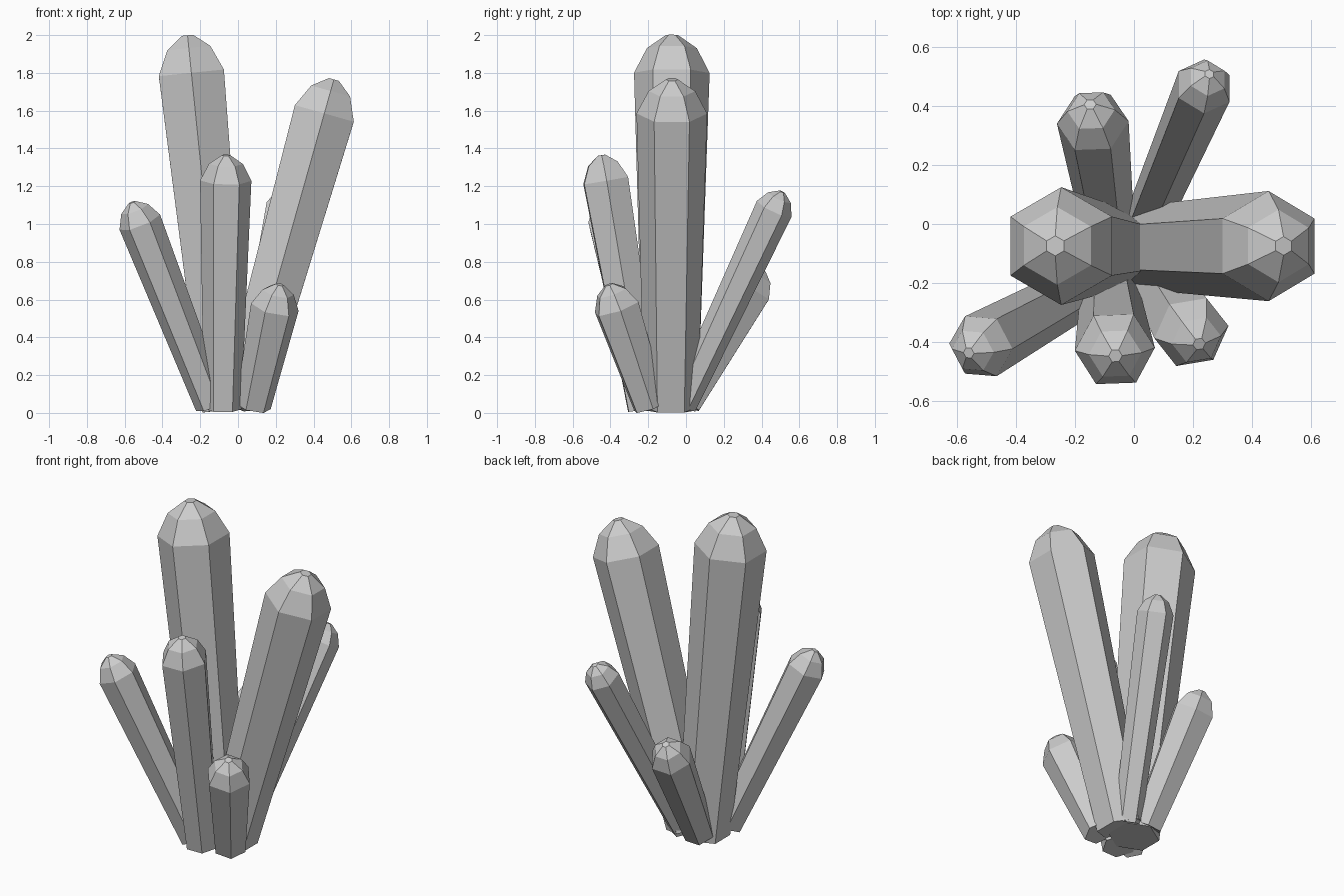
import bpy, bmesh, math
from mathutils import Vector

if "Cube" in bpy.data.objects:
    bpy.data.objects.remove(bpy.data.objects["Cube"])


def crystal(name, base, shoulder, radius, taper, phase):
    """Six-sided tapered prism with a stepped, blunt cap along a leaning axis."""
    base, shoulder = Vector(base), Vector(shoulder)
    axis = (shoulder - base).normalized()
    v = axis.cross(Vector((1, 0, 0))).normalized()
    u = v.cross(axis)
    # rings: base, shoulder, cap middle, tip
    rings = [(base, radius * taper), (shoulder, radius),
             (shoulder + axis * radius * 0.66, radius * 0.66),
             (shoulder + axis * radius * 1.0, radius * 0.17)]
    bm = bmesh.new()
    loops = []
    for centre, r in rings:
        loop = []
        for k in range(6):
            a = math.radians(phase + 60 * k)
            loop.append(bm.verts.new(centre + r * (math.cos(a) * u + math.sin(a) * v)))
        loops.append(loop)
    for lo, hi in zip(loops, loops[1:]):
        for k in range(6):
            n = (k + 1) % 6
            bm.faces.new((lo[k], lo[n], hi[n], hi[k]))
    bm.faces.new(loops[0][::-1])
    bm.faces.new(loops[-1])
    bmesh.ops.recalc_face_normals(bm, faces=bm.faces)
    mesh = bpy.data.meshes.new(name)
    bm.to_mesh(mesh)
    bm.free()
    bpy.context.collection.objects.link(bpy.data.objects.new(name, mesh))


# two main crystals
crystal("tall_left_crystal", (-0.065, -0.082, 0.015), (-0.247, -0.075, 1.80), 0.20, 0.72, 30)
crystal("tall_right_crystal", (0.02, -0.08, 0.035), (0.457, -0.075, 1.585), 0.187, 0.76, 30)
# front crystals
crystal("front_middle_crystal", (-0.082, -0.22, 0.02), (-0.065, -0.425, 1.23), 0.136, 0.73, 2)
crystal("front_left_crystal", (-0.14, -0.205, 0.04), (-0.52, -0.415, 1.01), 0.115, 0.76, 0)
crystal("front_right_crystal", (0.08, -0.19, 0.035), (0.195, -0.367, 0.56), 0.129, 0.74, 6)
# back crystals
crystal("back_right_crystal", (0.03, -0.02, 0.04), (0.238, 0.467, 1.08), 0.101, 0.75, 30)
crystal("back_left_crystal", (-0.09, 0.0, 0.05), (-0.14, 0.345, 0.65), 0.122, 0.74, 0)
